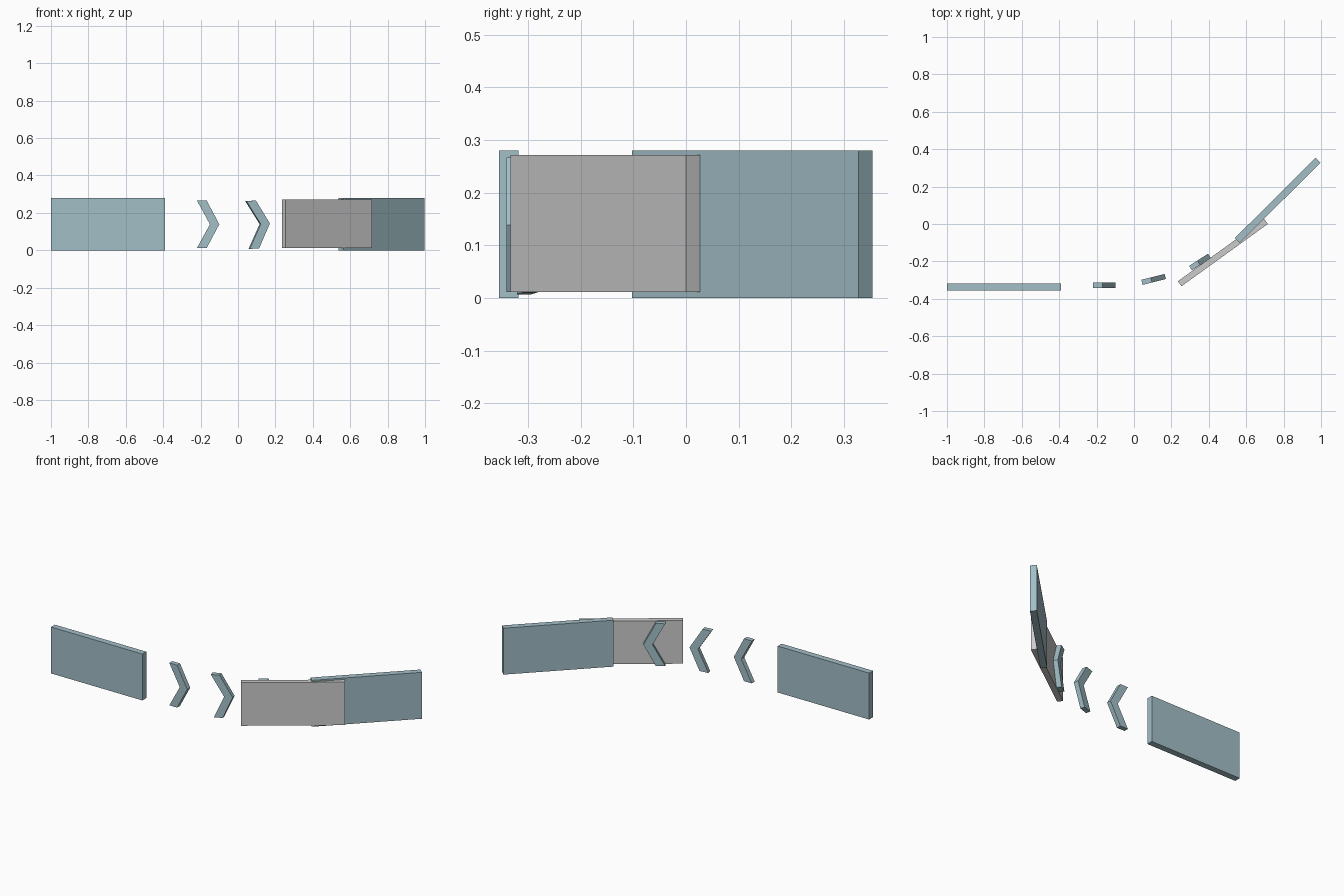
import bpy, math

if "Cube" in bpy.data.objects:
    bpy.data.objects.remove(bpy.data.objects["Cube"])

teal = bpy.data.materials.new("teal")
teal.diffuse_color = (0.36, 0.52, 0.57, 1)
teal.use_nodes = True
teal.node_tree.nodes["Principled BSDF"].inputs["Base Color"].default_value = teal.diffuse_color


def extrude_profile(name, profile, thickness, loc, turn, lean=0, mat=None):
    """Upright slab: x/z outline given thickness in y, turned about z."""
    n = len(profile)
    h = thickness / 2
    verts = [(x, y, z) for y in (-h, h) for x, z in profile]
    faces = [list(range(n)), list(range(2 * n - 1, n - 1, -1))]
    faces += [[i, i + n, (i + 1) % n + n, (i + 1) % n] for i in range(n)]
    mesh = bpy.data.meshes.new(name)
    mesh.from_pydata(verts, [], faces)
    obj = bpy.data.objects.new(name, mesh)
    obj.location = loc
    obj.rotation_euler = (0, math.radians(lean), math.radians(turn))
    bpy.context.collection.objects.link(obj)
    if mat:
        mesh.materials.append(mat)
    return obj


def panel(name, length, height, thickness, loc, turn, mat=None):
    x, z = length / 2, height / 2
    outline = [(-x, -z), (x, -z), (x, z), (-x, z)]
    return extrude_profile(name, outline, thickness, loc, turn, 0, mat)


# Straight panel, angled panel and the grey cover panel
panel("left_panel", 0.61, 0.28, 0.037, (-0.695, -0.336, 0.14), 0, teal)
panel("right_panel", 0.61, 0.28, 0.037, (0.768, 0.126, 0.14), 44.8, teal)
panel("cover_panel", 0.569, 0.26, 0.033, (0.475, -0.153, 0.141), 35.8)

# Direction arrows along the bend
chevron = [(-0.06, -0.128), (-0.008, -0.128), (0.06, 0),
           (-0.008, 0.128), (-0.06, 0.128), (0.010, 0)]
for i, (x, y, turn, lean) in enumerate([(-0.16, -0.327, 0, 0),
                                        (0.109, -0.295, 14, -4),
                                        (0.353, -0.203, 33, 0)]):
    extrude_profile(f"chevron_{i + 1}", chevron, 0.028, (x, y, 0.139), turn, lean, teal)
